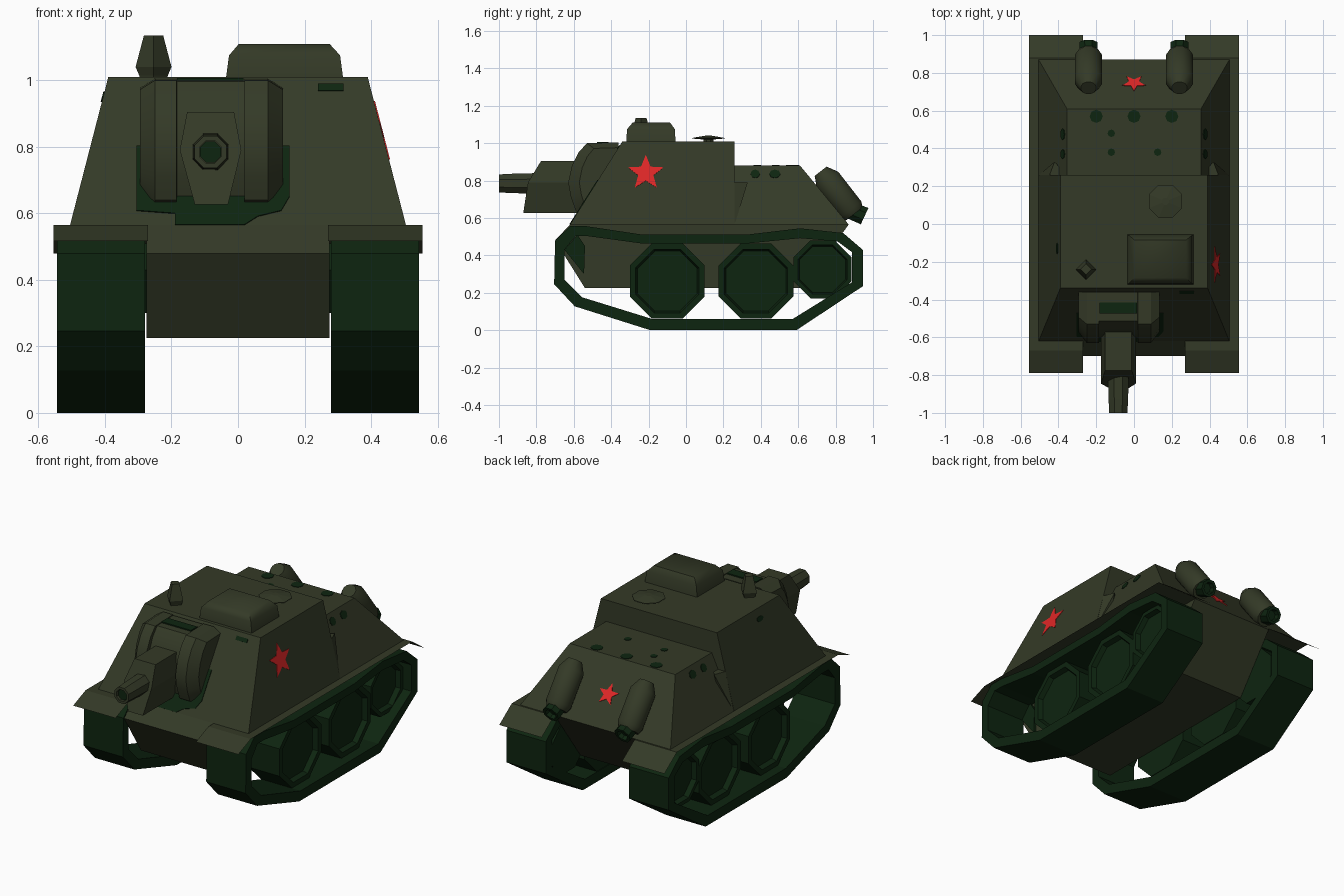
import bpy, bmesh, math
from mathutils import Vector as V

if "Cube" in bpy.data.objects:
    bpy.data.objects.remove(bpy.data.objects["Cube"])


def material(name, rgb):
    m = bpy.data.materials.new(name)
    m.diffuse_color = (*rgb, 1)
    m.use_nodes = True
    m.node_tree.nodes["Principled BSDF"].inputs["Base Color"].default_value = m.diffuse_color
    return m


OLIVE = material("olive paint", (0.034, 0.042, 0.020))
DARK = material("dark green", (0.0042, 0.018, 0.005))
RED = material("red", (0.74, 0.02, 0.02))


def finish(name, bm, mat, smooth=None):
    bmesh.ops.recalc_face_normals(bm, faces=bm.faces)
    me = bpy.data.meshes.new(name)
    bm.to_mesh(me)
    bm.free()
    me.materials.append(mat)
    ob = bpy.data.objects.new(name, me)
    bpy.context.collection.objects.link(ob)
    if smooth:
        bpy.ops.object.select_all(action='DESELECT')
        ob.select_set(True)
        bpy.context.view_layer.objects.active = ob
        bpy.ops.object.shade_smooth_by_angle(angle=math.radians(smooth))
    return ob


def loft(name, rings, mat, smooth=None, closed=False):
    """Skin a list of rings; cap the ends unless closed into a tube."""
    bm = bmesh.new()
    rows = [[bm.verts.new(p) for p in r] for r in rings]
    n = len(rows[0])
    for a, b in list(zip(rows, rows[1:])) + ([(rows[-1], rows[0])] if closed else []):
        for i in range(n):
            j = (i + 1) % n
            bm.faces.new((a[i], a[j], b[j], b[i]))
    if not closed:
        bm.faces.new(rows[0])
        bm.faces.new(rows[-1])
    return finish(name, bm, mat, smooth)


def prism_x(name, prof, x0, x1, mat):
    return loft(name, [[(x, y, z) for y, z in prof] for x in (x0, x1)], mat)


def rect(x0, x1, y0, y1, z):
    return [(x0, y0, z), (x1, y0, z), (x1, y1, z), (x0, y1, z)]


def ring(c, axis, r, n, turn=0.5):
    """Polygon of n sides around an axis lying in the yz plane or along x."""
    axis = V(axis).normalized()
    u = V((0, 1, 0)) if abs(axis.x) > .9 else V((1, 0, 0))
    w = axis.cross(u)
    return [V(c) + r * (math.cos(a) * u + math.sin(a) * w)
            for a in ((i + turn) * 2 * math.pi / n for i in range(n))]


def plate(name, outline, c, u, v, mat):
    """Thin painted plate on a sloped surface."""
    c, u, v = V(c), V(u).normalized(), V(v).normalized()
    n = u.cross(v)
    return loft(name, [[c + a * u + b * v + n * d for a, b in outline]
                       for d in (-.003, .004)], mat)


def star(r):
    return [(q * math.sin(i * math.pi / 5), q * math.cos(i * math.pi / 5))
            for i in range(10) for q in [r if i % 2 == 0 else r * .43]]


def disc(rx, ry):
    return [(rx * math.cos(i * math.pi / 4), ry * math.sin(i * math.pi / 4)) for i in range(8)]


# Hull and superstructure
prism_x("lower_hull", [(-.62, .565), (-.70, .48), (-.54, .225), (.62, .225), (.87, .565)],
        -.275, .275, OLIVE)
loft("casemate", [rect(-.505, .505, -.62, .26, .565), rect(-.39, .39, -.34, .26, 1.01)], OLIVE)
loft("engine_deck", [rect(-.505, .505, .25, .87, .565), rect(-.355, .355, .25, .61, .88)], OLIVE)

OUTER = [(-.70, .48), (-.62, .556), (-.53, .556), (-.245, .513), (.34, .513), (.61, .545),
         (.84, .52), (.945, .43), (.945, .235), (.59, 0), (-.19, 0), (-.595, .128), (-.705, .246)]
INNER = [(-.65, .43), (-.59, .503), (-.525, .503), (-.245, .465), (.34, .465), (.61, .492),
         (.81, .475), (.888, .417), (.888, .257), (.57, .06), (-.18, .06), (-.555, .176), (-.65, .27)]

for s, side in ((1, "right"), (-1, "left")):
    # Track band
    loft(side + "_track", [[(s * x, y, z) for y, z in p] for p, x in
                           ((OUTER, .28), (OUTER, .545), (INNER, .545), (INNER, .28))],
         DARK, closed=True)
    # Road wheels and front drive
    for i, (y, z, a) in enumerate(((-.10, .263, .2), (.374, .263, .2), (.73, .325, .155))):
        r = a / math.cos(math.pi / 8)
        loft(f"{side}_wheel_{i + 1}",
             [ring((s * x, y, z), (1, 0, 0), r * k, 8)
              for x, k in ((.28, 1), (.49, 1), (.49, .85), (.46, .8))], DARK)
    prism_x(side + "_drive", [(-.65, .43), (-.58, .51), (-.54, .45), (-.545, .30)],
            s * .265, s * .29, DARK)
    # Fender sheet with sloping end flaps
    bm = bmesh.new()
    rows = [[bm.verts.new((s * x, y, z)) for x in (.27, .555)]
            for y, z in ((-.79, .517), (-.67, .565), (.88, .565), (1.0, .48))]
    for a, b in zip(rows, rows[1:]):
        bm.faces.new((a[0], a[1], b[1], b[0]))
    finish(side + "_fender", bm, OLIVE)
    # Corner wedge between casemate and deck
    bm = bmesh.new()
    for p in ((.503, .26, .565), (.447, .26, .79), (.42, .33, .79), (.36, .26, .79), (.42, .26, .565)):
        bm.verts.new((s * p[0], p[1], p[2]))
    bmesh.ops.convex_hull(bm, input=bm.verts)
    finish(side + "_corner_wedge", bm, OLIVE)
    # Exhaust drum and bent outlet
    d = V((0, .615, -.79))
    loft(side + "_exhaust_drum",
         [ring(V((s * .241, .72, .85)) + d * t, d, r, 12)
          for t, r in ((0, .042), (.06, .075), (.26, .075), (.29, .06))], OLIVE, 40)
    loft(side + "_exhaust_outlet",
         [ring((s * .241, y, z), (0, .9, -.42), r, 8)
          for y, z, r in ((.87, .645, .05), (.955, .61, .052), (.955, .61, .035), (.93, .62, .03))], DARK)
    # Deck side ports
    for i, (y, r) in enumerate(((.37, .025), (.475, .03))):
        plate(f"{side}_port_{i + 1}", disc(r, .025), (s * .376, y, .835),
              (0, s, 0), (-s * .15, 0, .315), DARK)

# Gun mantlet: two rounded lobes with a recessed middle strip
PROF = [(-.36, 1.005), (-.53, 1.0), (-.575, .95), (-.61, .88), (-.63, .79),
        (-.615, .71), (-.59, .64), (-.56, .62), (-.36, .62)]
loft("gun_mantlet",
     [[(x, -.36 + (y + .36) * k, .8 + (z - .8) * q) for y, z in PROF]
      for x, k, q in ((-.295, .78, .86), (-.25, 1, 1), (-.185, 1, 1), (-.184, .9, .98),
                      (.019, .9, .98), (.02, 1, 1), (.09, 1, 1), (.135, .78, .86))], OLIVE, 32)
FRONT = ((1, 0, 0), (0, .533, .846))
plate("mantlet_rim", [(-.19, 0), (.02, 0), (.06, .03), (.13, .05), (.155, .1), (.155, .28),
                      (-.305, .28), (-.305, .05), (-.19, .04)], (0, -.62, .565), *FRONT, DARK)
plate("mantlet_top_gap", [(-.10, -.03), (.10, -.03), (.10, .03), (-.10, .03)],
      (-.083, -.445, 1.003), (1, 0, 0), (0, 1, 0), DARK)

# Gun cradle and barrel
HEX = [(-.153, .905), (-.012, .905), (.01, .79), (-.03, .627), (-.13, .627), (-.175, .79)]
loft("gun_cradle", [[(x, y if b else -.55, z) for (x, z), y in
                     zip(HEX, (-.775, -.775, -.845, -.87, -.87, -.845))] for b in (0, 1)], OLIVE)
loft("gun_barrel", [ring((-.083, y, .785), (0, 1, 0), r, 8) for y, r in
                    ((-.78, .06), (-.93, .056), (-1, .052), (-1, .036), (-.975, .036))], OLIVE)
loft("gun_bore", [ring((-.083, y, .785), (0, 1, 0), .034, 8) for y in (-.97, -.985)], DARK)

# Roof fittings
loft("commander_hatch", [rect(-.037, .317, -.32, -.055, 1.0), rect(-.027, .307, -.315, -.06, 1.075),
                         rect(.003, .275, -.285, -.085, 1.11)], OLIVE, 50)
loft("periscope", [ring((-.254, -.24, z), (0, 0, 1), r, 4, 0) for z, r in
                   ((1.0, .04), (1.015, .043), (1.04, .054), (1.135, .029))], OLIVE)
loft("roof_vent_cap", [ring((.167, .12, z), (0, 0, 1), r, 8) for z, r in
                       ((1.0, .03), (1.02, .03), (1.025, .095), (1.028, .095), (1.04, .02))], OLIVE)

# Painted stars
plate("side_star", star(.1), (.433, -.215, .84), (0, 1, 0), (-.115, 0, .445), RED)
plate("rear_star", star(.066), (0, .745, .716), (-1, 0, 0), (0, -.637, .771), RED)

# Vision slots and deck grilles
plate("front_slot", [(-.038, -.012), (.038, -.012), (.038, .012), (-.038, .012)],
      (.279, -.36, .978), *FRONT, DARK)
plate("left_slot", disc(.03, .016), (-.405, -.13, .95), (0, -1, 0), (.115, 0, .445), DARK)
for i, x in enumerate((-.2, 0, .2)):
    plate(f"deck_grille_{i + 1}", disc(.035, .035), (x, .57, .879), (1, 0, 0), (0, 1, 0), DARK)
for i, (x, y) in enumerate(((-.12, .48), (-.12, .38), (.125, .38))):
    plate(f"deck_cap_{i + 1}", disc(.02, .02), (x, y, .879), (1, 0, 0), (0, 1, 0), DARK)
